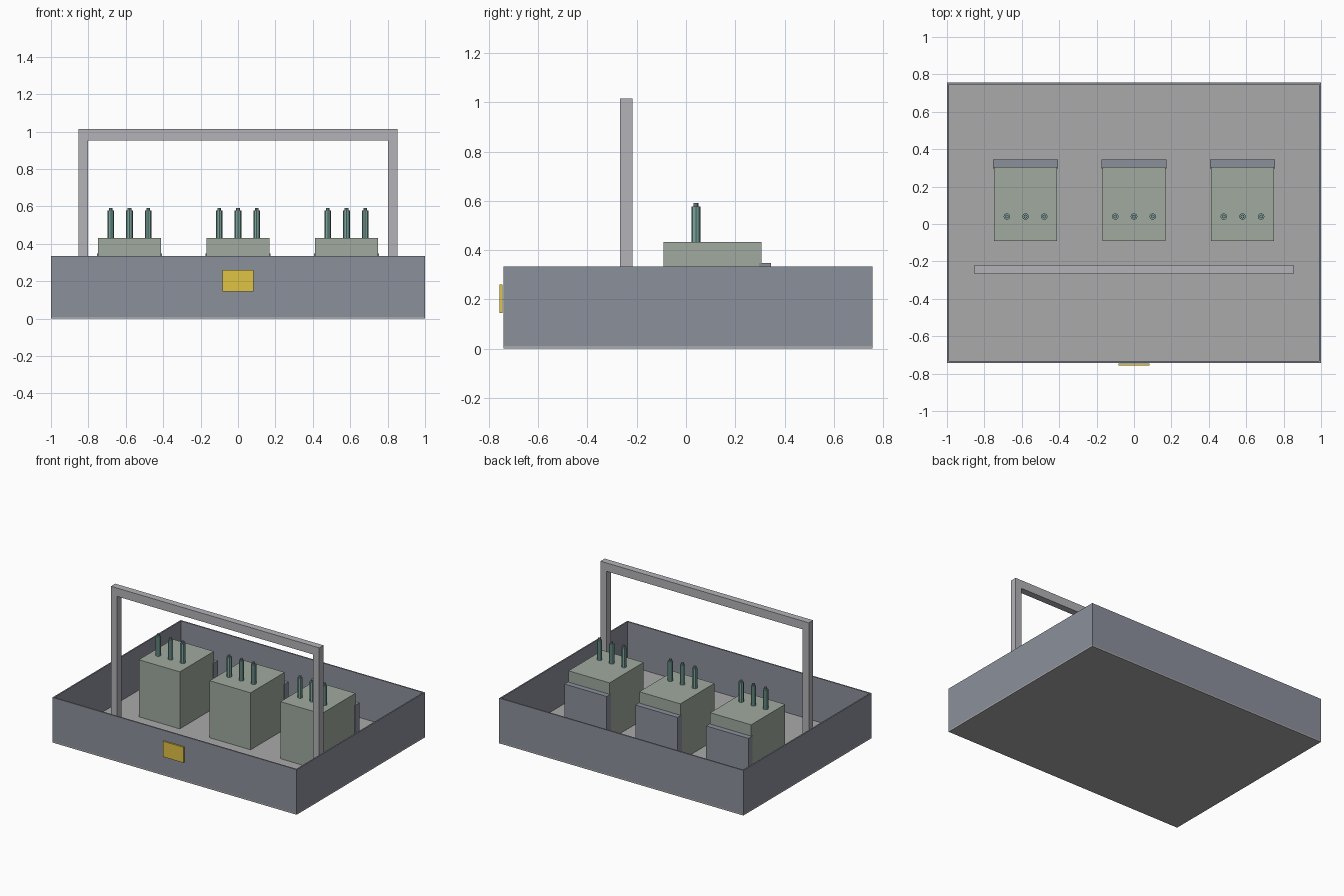
import bpy, bmesh
from mathutils import Vector

if "Cube" in bpy.data.objects:
    bpy.data.objects.remove(bpy.data.objects["Cube"])


def mat(name, rgb):
    m = bpy.data.materials.new(name)
    m.diffuse_color = (*rgb, 1)
    m.use_nodes = True
    m.node_tree.nodes["Principled BSDF"].inputs["Base Color"].default_value = m.diffuse_color
    return m


STEEL = mat("blue_grey_steel", (0.26, 0.28, 0.33))
FLOOR = mat("floor_grey", (0.40, 0.40, 0.40))
FRAME = mat("frame_grey", (0.45, 0.45, 0.48))
TANK = mat("tank_green_grey", (0.35, 0.40, 0.35))
TEAL = mat("insulator_teal", (0.20, 0.38, 0.34))
YELLOW = mat("sign_yellow", (0.75, 0.55, 0.06))


def finish(name, bm, material):
    bmesh.ops.recalc_face_normals(bm, faces=bm.faces)
    me = bpy.data.meshes.new(name)
    bm.to_mesh(me)
    bm.free()
    me.materials.append(material)
    ob = bpy.data.objects.new(name, me)
    bpy.context.collection.objects.link(ob)
    return ob


def box(name, x, y, z, material):
    bm = bmesh.new()
    bmesh.ops.create_cube(bm, size=1)
    for v in bm.verts:
        v.co = Vector(r[0] + (c + 0.5) * (r[1] - r[0]) for c, r in zip(v.co, (x, y, z)))
    return finish(name, bm, material)


def rod(name, x, y, z0, z1, radius, material, sides=8):
    bm = bmesh.new()
    bmesh.ops.create_cone(bm, cap_ends=True, segments=sides, radius1=radius,
                          radius2=radius, depth=z1 - z0)
    bmesh.ops.translate(bm, verts=bm.verts, vec=(x, y, (z0 + z1) / 2))
    return finish(name, bm, material)


# Open tray: floor slab and a thin wall ring
X, Y0, Y1, T, H = 1.0, -0.742, 0.757, 0.01, 0.334
box("tray_floor", (-X, X), (Y0, Y1), (0, T), FLOOR)
bm = bmesh.new()
rings = []
for z in (T, H):
    for d in (0, T):
        rings.append([bm.verts.new(p) for p in (
            (-X + d, Y0 + d, z), (X - d, Y0 + d, z), (X - d, Y1 - d, z), (-X + d, Y1 - d, z))])
lo_out, lo_in, hi_out, hi_in = rings
for a, b in ((lo_out, hi_out), (lo_in, hi_in), (lo_out, lo_in), (hi_out, hi_in)):
    for i in range(4):
        j = (i + 1) % 4
        bm.faces.new((a[i], a[j], b[j], b[i]))
finish("tray_walls", bm, STEEL)

# Three tanks, each with a rear radiator and three terminals
for n, cx in enumerate((-0.58, 0, 0.58), 1):
    box(f"tank_{n}", (cx - 0.168, cx + 0.168), (-0.092, 0.306), (T, 0.432), TANK)
    box(f"radiator_{n}", (cx - 0.173, cx + 0.173), (0.296, 0.346), (0.05, 0.348), STEEL)
    for k, dx in enumerate((-0.1, 0, 0.1), 1):
        rod(f"terminal_{n}_{k}", cx + dx, 0.04, 0.42, 0.577, 0.018, TEAL)
        rod(f"terminal_cap_{n}_{k}", cx + dx, 0.04, 0.57, 0.592, 0.01, STEEL)

# Gantry frame: one upside-down U profile, extruded in y
bm = bmesh.new()
o, i, top, under = 0.853, 0.803, 1.015, 0.953
outline = [(-o, T), (-o, top), (o, top), (o, T), (i, T), (i, under), (-i, under), (-i, T)]
face = bm.faces.new([bm.verts.new((x, -0.268, z)) for x, z in outline])
ext = bmesh.ops.extrude_face_region(bm, geom=[face], use_keep_orig=True)
bmesh.ops.translate(bm, vec=(0, 0.05, 0),
                    verts=[v for v in ext["geom"] if isinstance(v, bmesh.types.BMVert)])
finish("gantry_frame", bm, FRAME)

# Blank warning plate on the front
box("warning_plate", (-0.084, 0.084), (-0.757, -0.746), (0.145, 0.26), YELLOW)
